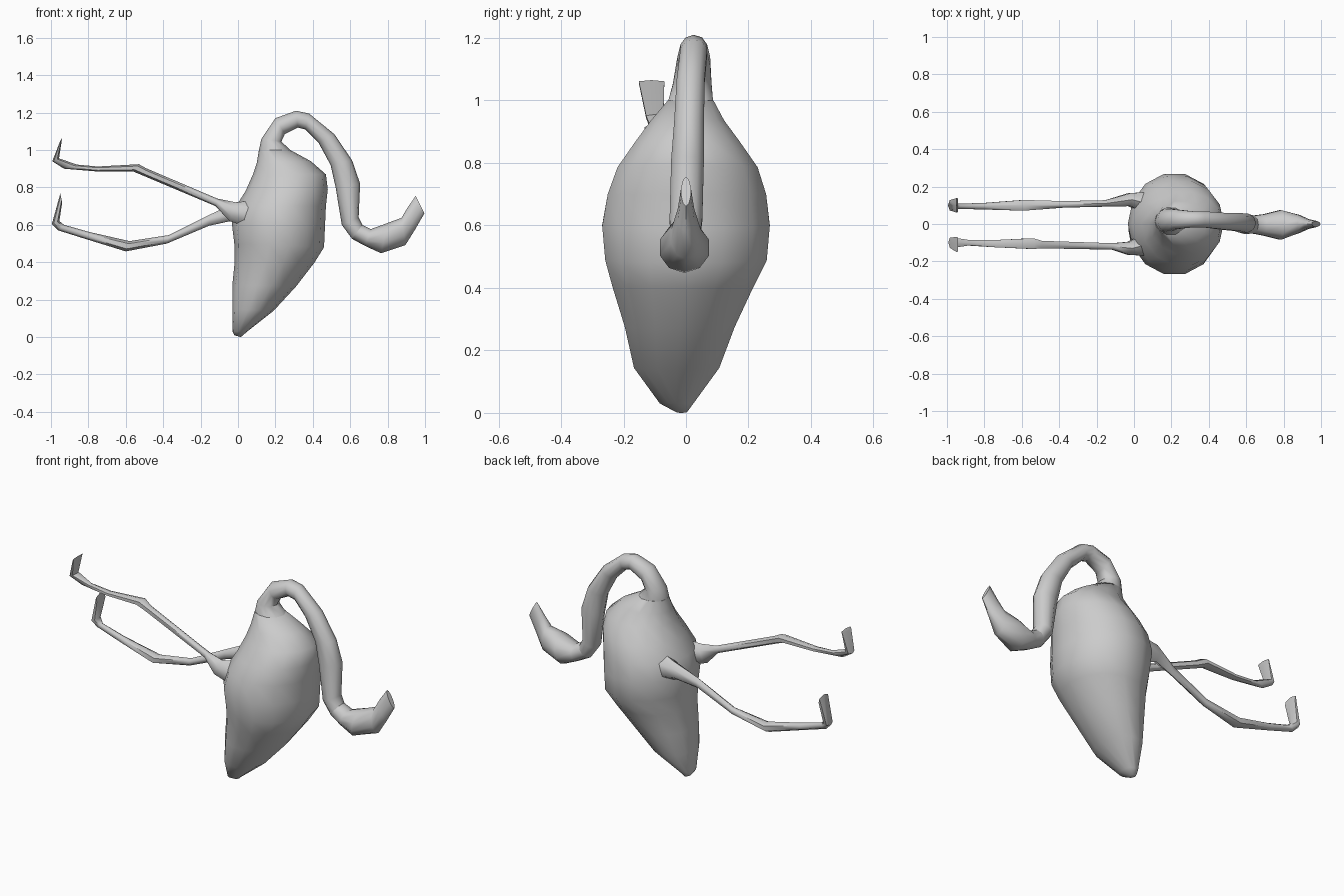
import bpy, bmesh, math


def loft(name, rings, sides):
    """Skin elliptical rings. Ring: x1, z1, x2, z2 (ends of the side-view chord), y centre, y half-width."""
    bm = bmesh.new()
    loops = []
    for x1, z1, x2, z2, cy, hy in rings:
        loop = []
        for i in range(sides):
            a = 2 * math.pi * i / sides
            t = (1 - math.cos(a)) / 2
            loop.append(bm.verts.new((x1 + (x2 - x1) * t, cy + hy * math.sin(a), z1 + (z2 - z1) * t)))
        loops.append(loop)
    for a, b in zip(loops, loops[1:]):
        for i in range(sides):
            j = (i + 1) % sides
            bm.faces.new((a[i], a[j], b[j], b[i]))
    bm.faces.new(loops[0])
    bm.faces.new(loops[-1])
    bmesh.ops.recalc_face_normals(bm, faces=bm.faces)
    mesh = bpy.data.meshes.new(name)
    bm.to_mesh(mesh)
    bm.free()
    obj = bpy.data.objects.new(name, mesh)
    bpy.context.collection.objects.link(obj)
    bpy.ops.object.select_all(action='DESELECT')
    obj.select_set(True)
    bpy.context.view_layer.objects.active = obj
    bpy.ops.object.shade_smooth_by_angle(angle=math.radians(60))
    return obj


# Egg-shaped body, pointed tail at the bottom, narrowing to the neck
body = [
    (-.02, .01, .015, 0, -.015, .02),
    (-.03, .03, .05, .03, -.03, .055),
    (-.03, .15, .19, .14, -.03, .14),
    (-.03, .28, .31, .27, -.02, .18),
    (-.018, .40, .41, .40, -.01, .23),
    (-.02, .50, .46, .48, 0, .265),
    (-.033, .61, .465, .59, 0, .275),
    (-.01, .70, .47, .70, .003, .26),
    (.04, .78, .48, .79, .005, .23),
    (.08, .87, .47, .87, .005, .17),
    (.10, .93, .39, .94, .005, .12),
    (.112, 1.0, .28, 1.0, .015, .075),
]

# Neck arching over and hanging down
neck = [
    body[-1],
    (.125, 1.06, .232, 1.045, .02, .065),
    (.2, 1.17, .25, 1.085, .025, .055),
    (.31, 1.21, .32, 1.12, .025, .045),
    (.38, 1.195, .36, 1.11, .025, .045),
    (.515, 1.085, .43, 1.04, .015, .047),
    (.61, .945, .495, .92, .01, .05),
    (.653, .82, .522, .80, .005, .055),
    (.645, .64, .555, .60, 0, .055),
    (.665, .60, .61, .525, -.003, .05),
]

# Head with the wide skull tapering to an upturned beak
head = [
    neck[-1],
    (.71, .577, .68, .487, -.005, .06),
    (.80, .61, .765, .448, -.005, .083),
    (.875, .638, .895, .492, 0, .05),
    (.905, .69, .95, .58, 0, .028),
    (.95, .755, .997, .662, 0, .016),
]

# Raised leg with thigh flare, knee, ankle and flat foot
upper_leg = [
    (.07, .73, .07, .58, -.11, .07),
    (-.01, .72, -.045, .62, -.13, .04),
    (-.11, .74, -.12, .70, -.12, .02),
    (-.49, .902, -.5, .86, -.11, .023),
    (-.53, .924, -.56, .885, -.105, .033),
    (-.75, .912, -.75, .885, -.105, .022),
    (-.86, .922, -.93, .90, -.10, .016),
    (-.957, .955, -.993, .94, -.10, .032),
    (-.94, 1.065, -.95, 1.05, -.11, .047),
]

# Lowered leg
lower_leg = [
    (.07, .74, .07, .59, .11, .07),
    (-.01, .72, -.04, .62, .13, .04),
    (-.15, .655, -.155, .595, .11, .02),
    (-.37, .545, -.38, .50, .105, .02),
    (-.58, .513, -.60, .458, .10, .033),
    (-.80, .563, -.81, .523, .095, .02),
    (-.93, .60, -.96, .57, .095, .016),
    (-.955, .62, -.995, .605, .10, .032),
    (-.94, .72, -.95, .768, .10, .045),
]

loft("body", body, 14)
loft("neck", neck, 10)
loft("head", head, 10)
loft("raised_leg", upper_leg, 6)
loft("lowered_leg", lower_leg, 6)
